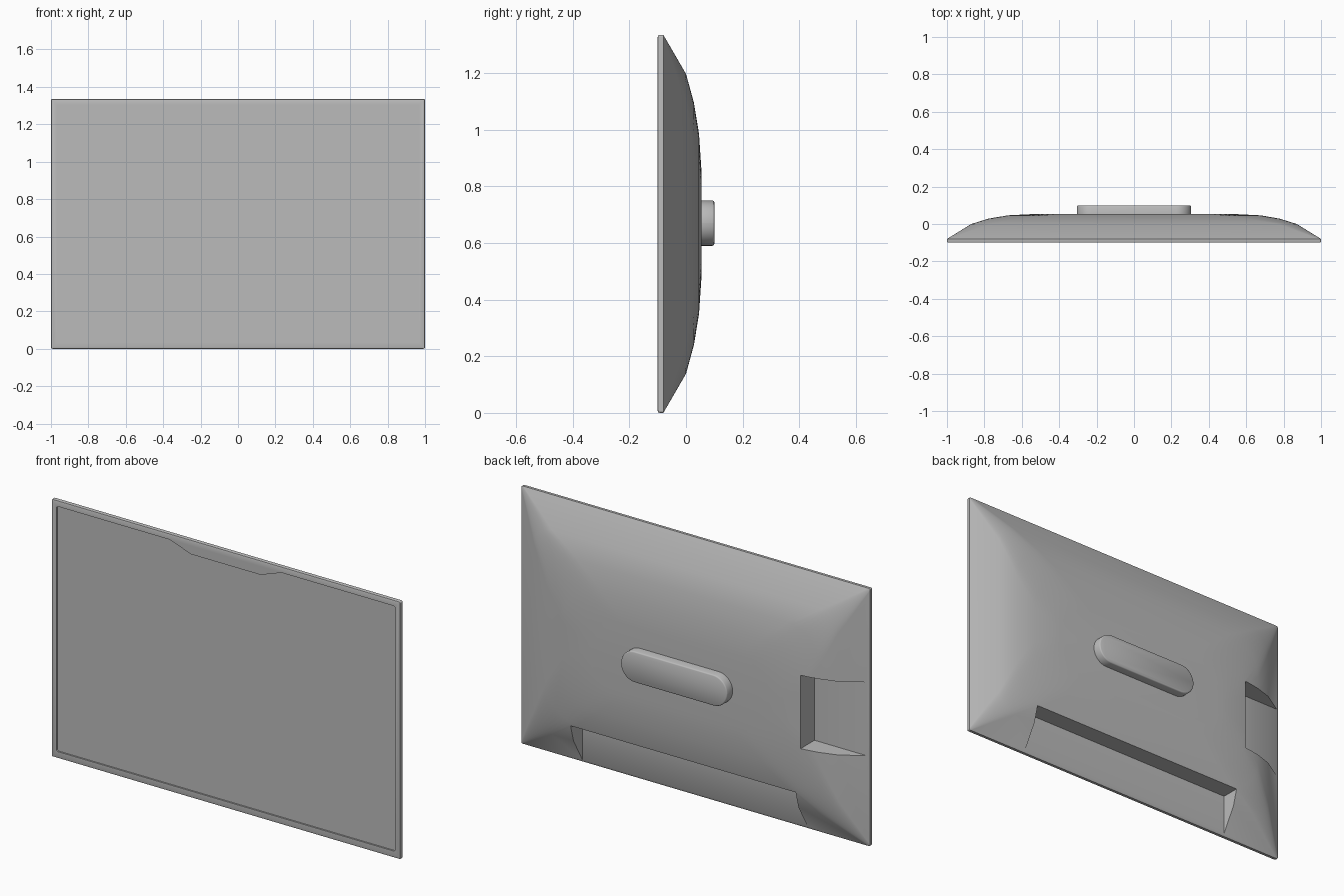
import bpy, bmesh, math

cube = bpy.data.objects.get("Cube")
if cube:
    bpy.data.objects.remove(cube)

WIDTH, HEIGHT = 2.0, 1.335
MID = HEIGHT / 2

grey = bpy.data.materials.new("mid grey")
grey.use_nodes = True
colour = (0.5, 0.5, 0.5, 1)
grey.diffuse_color = colour
grey.node_tree.nodes["Principled BSDF"].inputs["Base Color"].default_value = colour


def rounded_rect(half_x, half_z, radius, y, mid_z=MID, steps=10):
    """Rounded rectangle facing y, as a ring of points."""
    points = []
    for corner, (sx, sz) in enumerate([(1, 1), (-1, 1), (-1, -1), (1, -1)]):
        for i in range(steps + 1):
            a = math.pi / 2 * (corner + i / steps)
            points.append((sx * (half_x - radius) + radius * math.cos(a), y,
                           mid_z + sz * (half_z - radius) + radius * math.sin(a)))
    return points


def loft(name, rings):
    """Closed solid through rings of equal point count."""
    bm = bmesh.new()
    loops = [[bm.verts.new(p) for p in ring] for ring in rings]
    for a, b in zip(loops, loops[1:]):
        for i in range(len(a)):
            j = (i + 1) % len(a)
            bm.faces.new((a[i], a[j], b[j], b[i]))
    bm.faces.new(loops[0])
    bm.faces.new(loops[-1])
    bmesh.ops.recalc_face_normals(bm, faces=bm.faces)
    mesh = bpy.data.meshes.new(name)
    bm.to_mesh(mesh)
    bm.free()
    mesh.materials.append(grey)
    obj = bpy.data.objects.new(name, mesh)
    bpy.context.collection.objects.link(obj)
    return obj


def prism(name, outline, y0, y1):
    return loft(name, [[(x, y, z) for x, z in outline] for y in (y0, y1)])


def carve(obj, cutters):
    """Subtract the cutters, then remove them."""
    for cutter in cutters:
        mod = obj.modifiers.new(cutter.name, 'BOOLEAN')
        mod.operation, mod.solver, mod.object = 'DIFFERENCE', 'EXACT', cutter
    graph = bpy.context.evaluated_depsgraph_get()
    mesh = bpy.data.meshes.new_from_object(obj.evaluated_get(graph))
    obj.modifiers.clear()
    obj.data = mesh
    for cutter in cutters:
        bpy.data.objects.remove(cutter)


def smooth(obj, angle):
    bpy.ops.object.select_all(action='DESELECT')
    obj.select_set(True)
    bpy.context.view_layer.objects.active = obj
    bpy.ops.object.shade_smooth_by_angle(angle=math.radians(angle))


# Housing: slim front frame lofted into a domed back (inset x, inset z, radius, y)
sections = [(.008, .008, .004, -.1), (.002, .002, .006, -.098), (0, 0, .008, -.092),
            (0, 0, .008, -.08), (.13, .138, .1, 0), (.22, .24, .18, .028),
            (.32, .35, .22, .046), (.48, .47, .19, .054)]
housing = loft("display_housing", [rounded_rect(WIDTH / 2 - ix, MID - iz, r, y)
                                   for ix, iz, r, y in sections])

# Screen recess with a dropped tab in the top bezel
half = [(.2, 1.262), (.32, 1.305), (.964, 1.305), (.97, 1.299), (.97, .041), (.964, .035)]
screen_outline = half + [(-x, z) for x, z in reversed(half)]
screen_cut = prism("screen_cut", screen_outline, -.2, -.092)


def box_outline(x0, x1, z0, z1):
    return [(x0, z0), (x1, z0), (x1, z1), (x0, z1)]


# Port bays in the lower edge and one side of the back
lower_bay = prism("lower_bay", box_outline(-.645, .645, -.1, .225), -.072, .2)
side_bay = prism("side_bay", box_outline(-1.1, -.687, .47, .85), -.071, .2)
carve(housing, [screen_cut, lower_bay, side_bay])
smooth(housing, 32)

# Raised oblong mount on the back
mount = loft("rear_mount", [rounded_rect(.305 - d, .08 - d, .0799 - d, y, .67)
                            for d, y in [(0, .045), (0, .094), (.002, .098), (.006, .1)]])
smooth(mount, 50)
